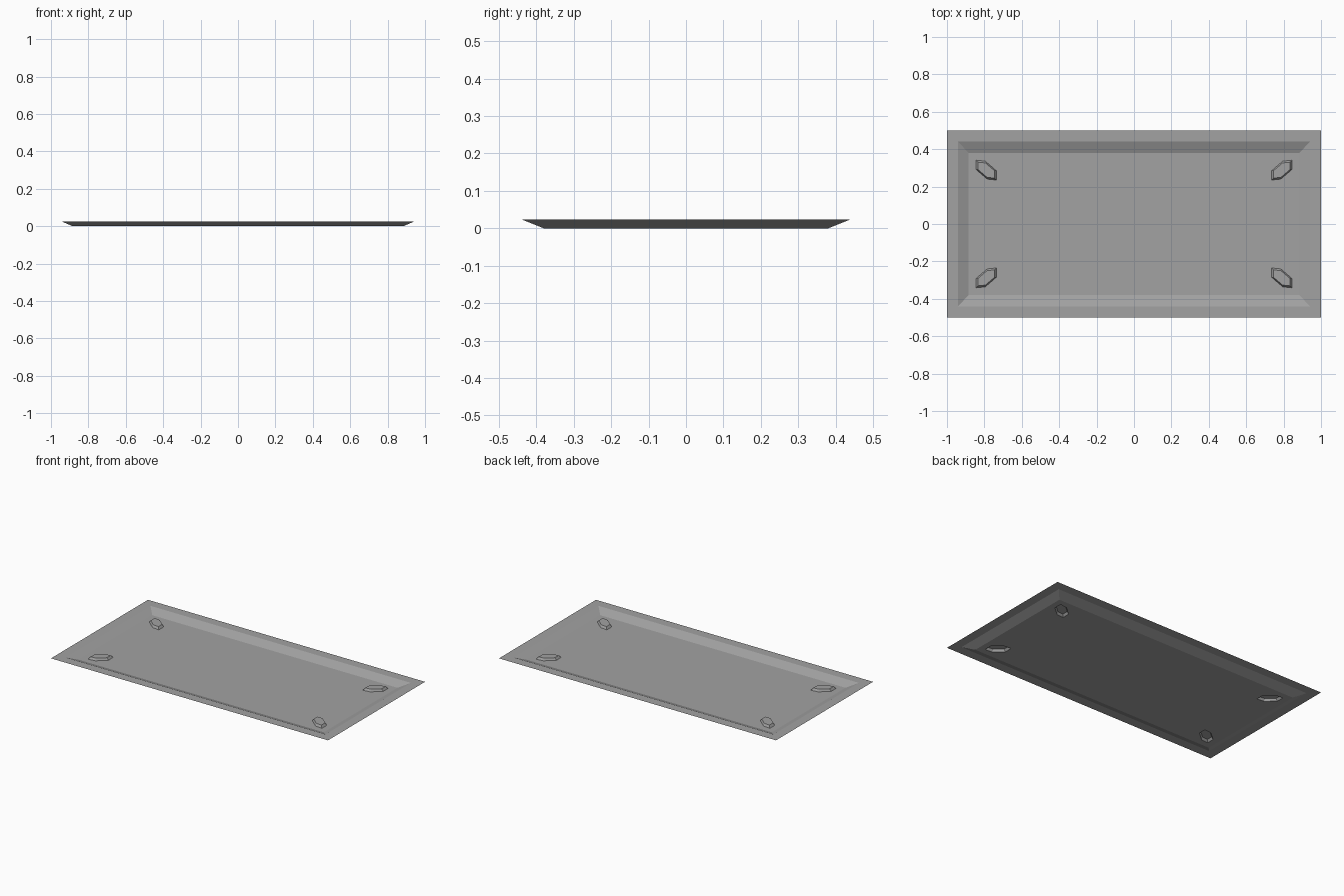
import bpy
import bmesh

cube = bpy.data.objects.get("Cube")
if cube:
    bpy.data.objects.remove(cube, do_unlink=True)

# Single grey sheet colour
grey = bpy.data.materials.new("sheet_grey")
grey.use_nodes = True
colour = (0.36, 0.36, 0.36, 1)
grey.diffuse_color = colour
grey.node_tree.nodes["Principled BSDF"].inputs["Base Color"].default_value = colour

RIM_Z = 0.024
BUMP_Z = 0.014
bm = bmesh.new()


def loop(points, z):
    return [bm.verts.new((x, y, z)) for x, y in points]


def rectangle(x, y, z):
    return loop([(-x, -y), (x, -y), (x, y), (-x, y)], z)


def bridge(outer, inner):
    n = len(outer)
    for i in range(n):
        j = (i + 1) % n
        bm.faces.new((outer[i], outer[j], inner[j], inner[i]))


def edges_of(ring):
    pairs = zip(ring, ring[1:] + ring[:1])
    return [bm.edges.get(p) or bm.edges.new(p) for p in pairs]


# Flat flange and sloping walls of the shallow tray
outer = rectangle(1.0, 0.5, RIM_Z)
lip = rectangle(0.94, 0.44, RIM_Z)
floor = rectangle(0.885, 0.38, 0)
bridge(outer, lip)
bridge(lip, floor)
floor_edges = edges_of(floor)

# Four raised leaf-shaped dimples, mirrored to the corners
leaf = [(0.054, 0.053), (0.005, 0.048), (-0.054, -0.003),
        (-0.054, -0.053), (-0.005, -0.048), (0.054, 0.003)]
for sx in (1, -1):
    for sy in (1, -1):
        def ring(scale, z):
            return loop([(sx * (0.79 + scale * x), sy * (0.288 + scale * y))
                         for x, y in leaf], z)
        base, top = ring(1, 0), ring(0.8, BUMP_Z)
        bridge(base, top)
        bm.faces.new(top)
        floor_edges += edges_of(base)

# Tray floor, left open beneath the dimples
bmesh.ops.triangle_fill(bm, use_beauty=True, edges=floor_edges, normal=(0, 0, 1))
bmesh.ops.recalc_face_normals(bm, faces=bm.faces)
if sum(f.normal.z * f.calc_area() for f in bm.faces) < 0:
    bmesh.ops.reverse_faces(bm, faces=bm.faces)
bmesh.ops.dissolve_limit(bm, angle_limit=0.01, verts=bm.verts, edges=bm.edges)

mesh = bpy.data.meshes.new("tray_panel")
bm.to_mesh(mesh)
bm.free()
mesh.materials.append(grey)
tray = bpy.data.objects.new("tray_panel", mesh)
bpy.context.collection.objects.link(tray)
